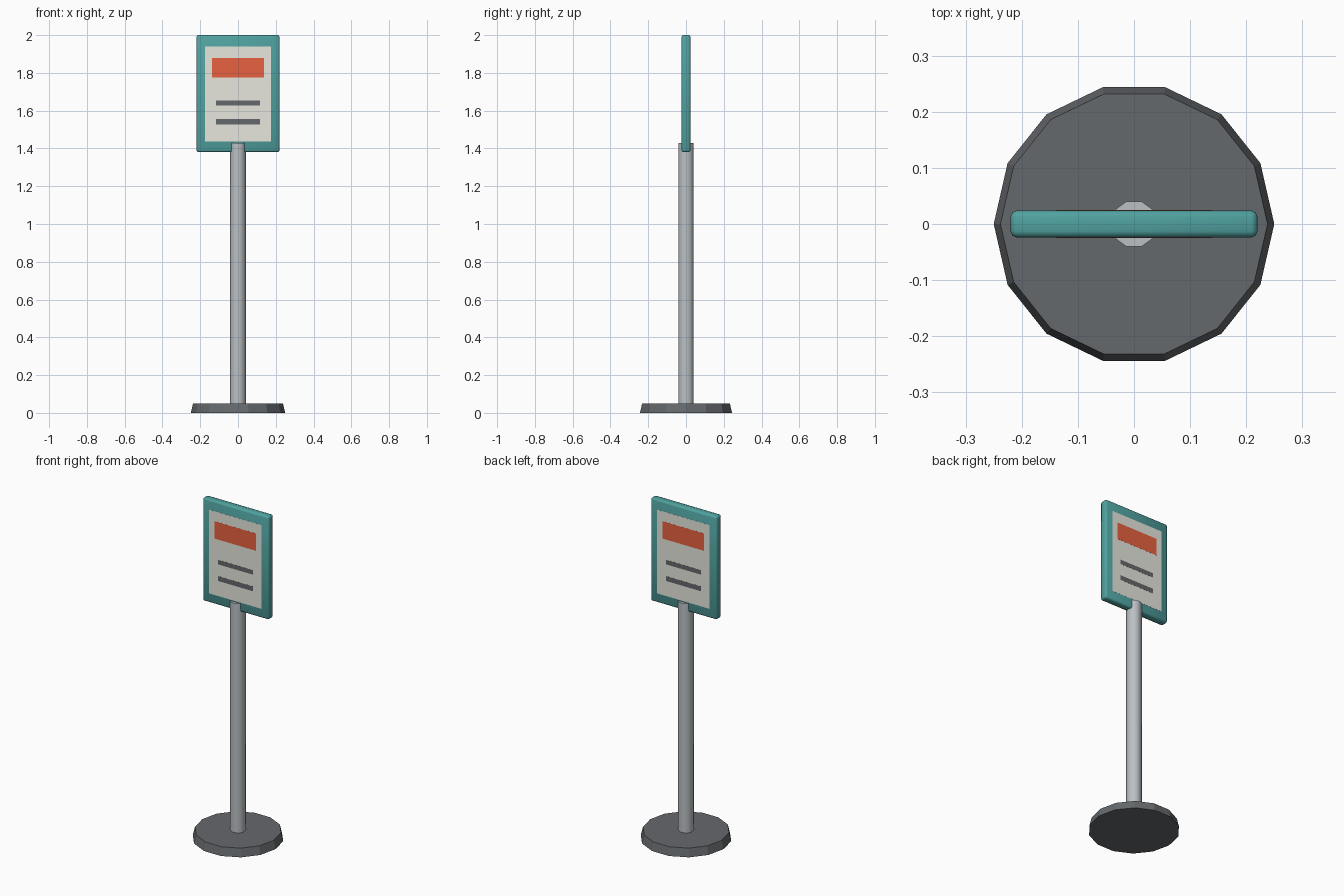
import bpy
import math

cube = bpy.data.objects.get("Cube")
if cube:
    bpy.data.objects.remove(cube, do_unlink=True)


def material(name, rgb):
    mat = bpy.data.materials.new(name)
    mat.use_nodes = True
    color = (*rgb, 1.0)
    mat.diffuse_color = color
    mat.node_tree.nodes["Principled BSDF"].inputs["Base Color"].default_value = color
    return mat


teal = material("teal", (0.08, 0.36, 0.35))
paper = material("off white", (0.80, 0.80, 0.74))
orange = material("orange red", (0.80, 0.12, 0.05))
charcoal = material("charcoal", (0.13, 0.14, 0.15))
steel = material("light grey", (0.50, 0.53, 0.55))


def column(name, sides, r_bottom, r_top, z0, z1, mat):
    bpy.ops.mesh.primitive_cone_add(vertices=sides, radius1=r_bottom, radius2=r_top,
                                    depth=z1 - z0, location=(0, 0, (z0 + z1) / 2),
                                    rotation=(0, 0, math.pi / 2))
    obj = bpy.context.object
    obj.name = name
    obj.data.materials.append(mat)
    return obj


def box(name, half_width, y0, y1, z0, z1, mat):
    bpy.ops.mesh.primitive_cube_add(size=1, location=(0, (y0 + y1) / 2, (z0 + z1) / 2))
    obj = bpy.context.object
    obj.name = name
    obj.scale = (2 * half_width, abs(y1 - y0), z1 - z0)
    bpy.ops.object.transform_apply(location=False, rotation=False, scale=True)
    obj.data.materials.append(mat)
    return obj


# Weighted foot and post
column("base", 14, 0.25, 0.238, 0, 0.05, charcoal)
column("post", 10, 0.0425, 0.0425, 0.05, 1.43, steel)
bpy.ops.object.shade_smooth_by_angle(angle=math.radians(40))

# Sign panel with softened edges
panel = box("sign_panel", 0.22, -0.024, 0.024, 1.38, 2.0, teal)
bevel = panel.modifiers.new("soft_edges", 'BEVEL')
bevel.width = 0.011
bevel.segments = 2
bpy.ops.object.shade_smooth()

# Notice sheet, heading and text bars on both faces
for side, sign in (("front", -1), ("back", 1)):
    for name, half, z0, z1, depth, mat in (
            ("notice_sheet", 0.175, 1.436, 1.94, 0.0245, paper),
            ("heading_block", 0.138, 1.776, 1.88, 0.025, orange),
            ("upper_text_bar", 0.116, 1.627, 1.654, 0.025, charcoal),
            ("lower_text_bar", 0.116, 1.527, 1.556, 0.025, charcoal)):
        box(f"{side}_{name}", half, sign * 0.022, sign * depth, z0, z1, mat)
